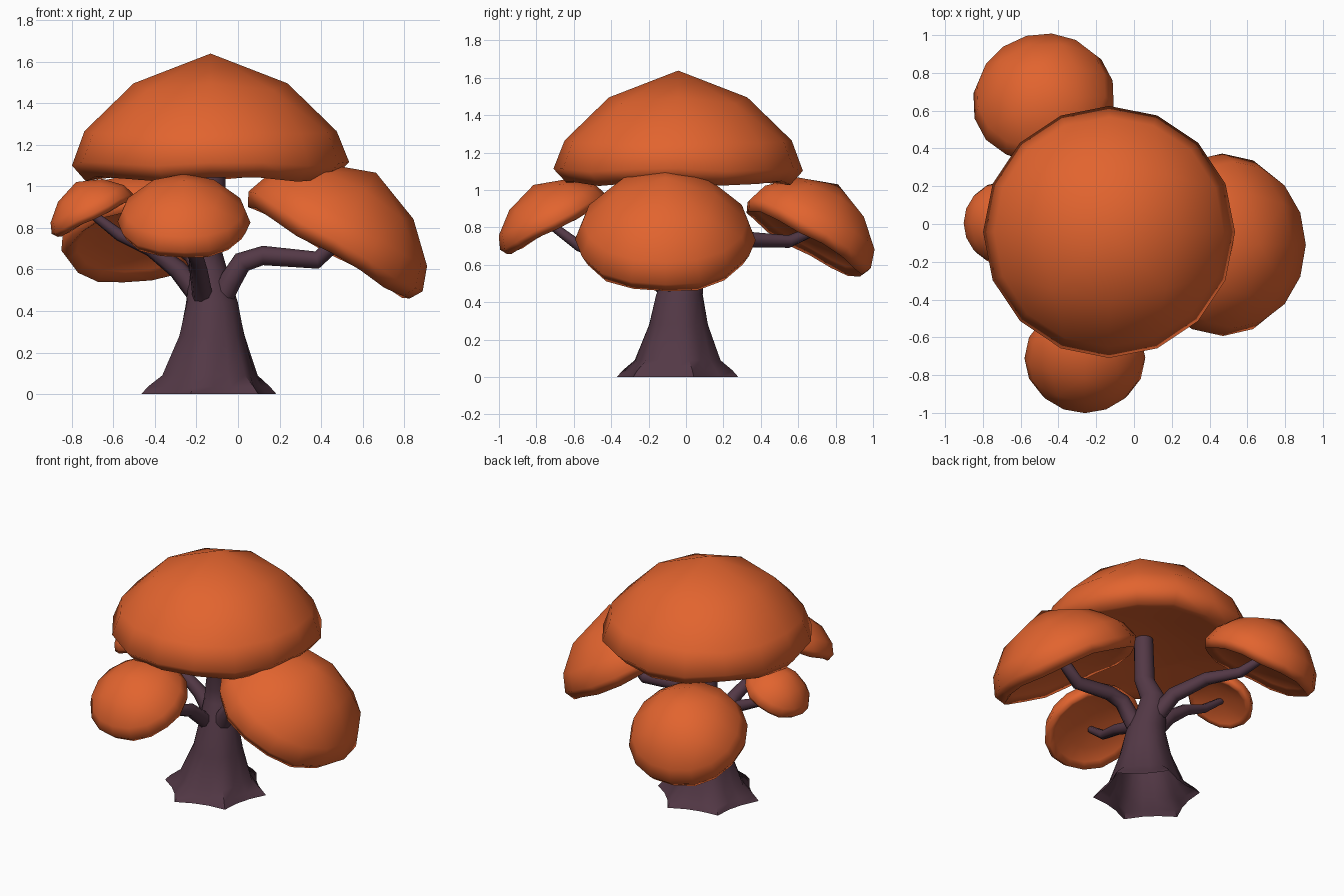
import bpy, bmesh, math
from mathutils import Vector, Matrix

if "Cube" in bpy.data.objects:
    bpy.data.objects.remove(bpy.data.objects["Cube"])


def material(name, rgb):
    m = bpy.data.materials.new(name)
    m.diffuse_color = (*rgb, 1)
    m.use_nodes = True
    m.node_tree.nodes["Principled BSDF"].inputs["Base Color"].default_value = m.diffuse_color
    return m


ORANGE = material("autumn_orange", (0.76, 0.127, 0.028))
BARK = material("plum_bark", (0.087, 0.04, 0.061))


def finish(name, bm, mat, angle):
    bmesh.ops.recalc_face_normals(bm, faces=bm.faces)
    me = bpy.data.meshes.new(name)
    bm.to_mesh(me)
    bm.free()
    me.materials.append(mat)
    ob = bpy.data.objects.new(name, me)
    bpy.context.collection.objects.link(ob)
    bpy.ops.object.select_all(action='DESELECT')
    ob.select_set(True)
    bpy.context.view_layer.objects.active = ob
    bpy.ops.object.shade_smooth_by_angle(angle=math.radians(angle))
    return ob


def bridge(bm, rings):
    for a, b in zip(rings, rings[1:]):
        n = len(a)
        for i in range(n):
            j = (i + 1) % n
            bm.faces.new((a[i], a[j], b[j], b[i]))


# Leaf caps: a faceted dome (8-sided crown, 16-sided rim) with a wavy lip and a shallow hollow below
def leaf_cap(name, centre, radius, azimuth=0, tilt=0, height=1.0, drop=0.0):
    bm = bmesh.new()

    def ring(n, r, z, wave=0.0, diag_r=0.0, diag_z=0.0):
        out = []
        for i in range(n):
            a = 2 * math.pi * i / n
            d = math.sin(2 * a) ** 2          # 1 on the diagonals
            rr = r + diag_r * d
            zz = (z + diag_z * d) * height + wave * math.cos(5 * a + 0.6)
            out.append(bm.verts.new((rr * math.cos(a), rr * math.sin(a), zz)))
        return out

    crown = ring(8, .555, .69, 0, .085, -.05)
    rings = [ring(16, .91, .345, 0, .01, -.02), ring(16, 1, .11 - drop / 2, .015),
             ring(16, .90 + drop / 2, 0 - drop, .02), ring(16, .8, .015, .01), ring(16, .5, .08)]
    bridge(bm, rings)
    top = bm.verts.new((0, 0, .905 * height))
    hollow = bm.verts.new((0, 0, .13 * height))
    shoulder = rings[0]
    for i in range(8):
        a, b = crown[i], crown[(i + 1) % 8]
        s = [shoulder[(2 * i + k) % 16] for k in range(3)]
        bm.faces.new((top, a, b))
        bm.faces.new((a, s[0], s[1]))
        bm.faces.new((a, s[1], b))
        bm.faces.new((b, s[1], s[2]))
    for i in range(16):
        bm.faces.new((rings[-1][i], rings[-1][(i + 1) % 16], hollow))
    m = (Matrix.Translation(centre) @ Matrix.Rotation(math.radians(azimuth), 4, 'Z')
         @ Matrix.Rotation(math.radians(tilt), 4, 'Y') @ Matrix.Scale(radius, 4))
    bmesh.ops.transform(bm, matrix=m, verts=bm.verts)
    return finish(name, bm, ORANGE, 180)


leaf_cap("top_leaf_cap", (-.132, -.042, 1.035), .667)
leaf_cap("right_leaf_cap", (.449, -.11, .70), .483, 0, 30.5, .97, .05)
leaf_cap("front_leaf_cap", (-.26, -.70, .81), .32, 270, 28, .85, .07)
leaf_cap("back_leaf_cap", (-.475, .645, .735), .379, 105, 30.5, 1, .07)
leaf_cap("left_leaf_cap", (-.692, .005, .85), .218, 180, 27, .97, .03)


# Trunk: stacked rings, open below, flared into six root lobes at the ground
bm = bmesh.new()
TRUNK = [(-.14, -.045, 0, .295, .14), (-.14, -.045, .035, .27, .13), (-.135, -.045, .09, .222, .07),
         (-.125, -.04, .28, .158, .03), (-.125, -.035, .44, .125, 0), (-.145, 0, .60, .093, 0),
         (-.155, .005, .68, .08, 0), (-.125, -.045, .82, .064, 0), (-.12, -.05, 1.12, .06, 0)]
rings = []
for x, y, z, r, lobe in TRUNK:
    ring = []
    for i in range(18):
        a = 2 * math.pi * i / 18
        rr = r * (1 + lobe * math.cos(6 * a))
        a += math.radians(15)
        ring.append(bm.verts.new((x + rr * math.cos(a), y + rr * math.sin(a), z)))
    rings.append(ring)
bridge(bm, rings)
bm.faces.new(rings[-1])
finish("trunk", bm, BARK, 50)


# Branches: tapered tubes along bent paths
def branch(name, path, r0, r1, sides=8):
    bm = bmesh.new()
    pts = [Vector(p) for p in path]
    rings = []
    for k, p in enumerate(pts):
        d = (pts[min(k + 1, len(pts) - 1)] - pts[max(k - 1, 0)]).normalized()
        side = d.cross(Vector((0, 0, 1))).normalized()
        up = side.cross(d)
        r = r0 + (r1 - r0) * k / (len(pts) - 1)
        ring = []
        for i in range(sides):
            a = 2 * math.pi * i / sides
            ring.append(bm.verts.new(p + r * (side * math.cos(a) + up * math.sin(a))))
        rings.append(ring)
    bridge(bm, rings)
    bm.faces.new(rings[0])
    bm.faces.new(rings[-1])
    finish(name, bm, BARK, 50)


branch("right_branch", [(-.09, -.06, .44), (-.04, -.08, .54), (.02, -.09, .635), (.12, -.1, .667),
                        (.38, -.1, .645), (.48, -.1, .74)], .06, .038)
branch("back_branch", [(-.14, .02, .52), (-.21, .14, .67), (-.31, .34, .735),
                       (-.41, .55, .725), (-.47, .69, .785)], .058, .026)
branch("front_branch", [(-.17, -.1, .47), (-.19, -.25, .60), (-.2, -.4, .655),
                        (-.23, -.57, .70), (-.26, -.73, .82)], .05, .023)
branch("left_branch", [(-.19, -.01, .48), (-.29, 0, .60), (-.42, 0, .70),
                       (-.57, 0, .765), (-.72, 0, .88)], .055, .02)
